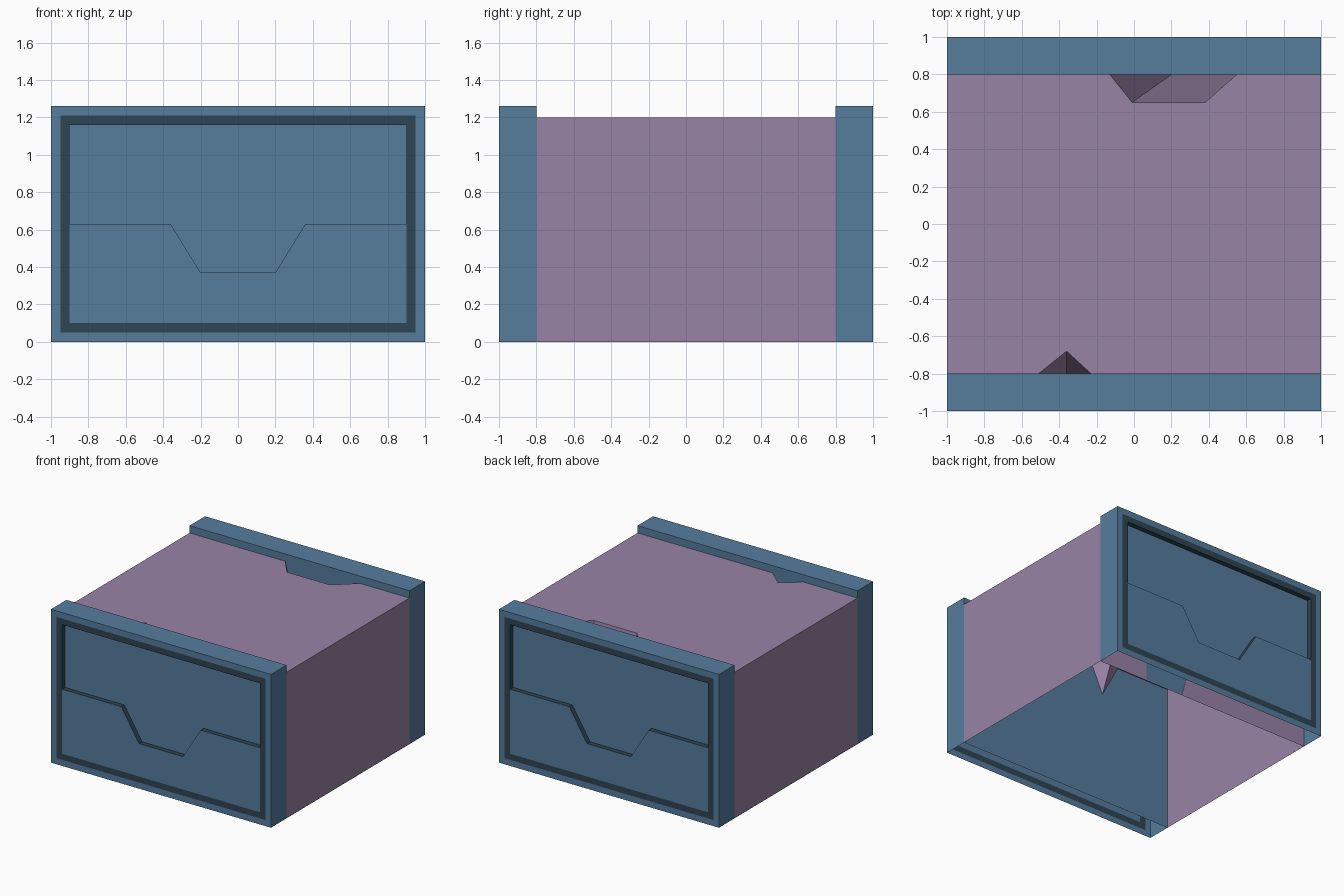
import bpy, bmesh

if "Cube" in bpy.data.objects:
    bpy.data.objects.remove(bpy.data.objects["Cube"])


def material(name, rgb):
    m = bpy.data.materials.new(name)
    m.diffuse_color = (*rgb, 1)
    m.use_nodes = True
    m.node_tree.nodes["Principled BSDF"].inputs["Base Color"].default_value = m.diffuse_color
    return m


BLUE = material("blue_panel", (0.093, 0.205, 0.337))
DARK = material("dark_trim", (0.028, 0.058, 0.084))
PURPLE = material("purple_body", (0.314, 0.227, 0.381))


def build(name, groups):
    """Make one object from (material, polygons) groups."""
    bm = bmesh.new()
    me = bpy.data.meshes.new(name)
    for i, (mat, polys) in enumerate(groups):
        me.materials.append(mat)
        for poly in polys:
            f = bm.faces.new([bm.verts.new(p) for p in poly])
            f.material_index = i
    bmesh.ops.remove_doubles(bm, verts=bm.verts, dist=1e-5)
    bmesh.ops.recalc_face_normals(bm, faces=bm.faces)
    bm.to_mesh(me)
    bm.free()
    ob = bpy.data.objects.new(name, me)
    bpy.context.collection.objects.link(ob)
    return ob


def rect(m):
    """Front-plane rectangle inset by m from the cap outline."""
    return [(-1 + m, m), (1 - m, m), (1 - m, 1.26 - m), (-1 + m, 1.26 - m)]


def strip(a, ya, b, yb, closed=True):
    """Quads joining two matching x-z outlines at depths ya and yb."""
    n = len(a)
    A = [(x, ya, z) for x, z in a]
    B = [(x, yb, z) for x, z in b]
    return [[A[i], A[(i + 1) % n], B[(i + 1) % n], B[i]]
            for i in range(n if closed else n - 1)]


def flat(pts, y):
    return [(x, y, z) for x, z in pts]


# end caps: hollow below, dark frame, lower panel flush, upper panel recessed
step = [(-0.9, 0.63), (-0.36, 0.63), (-0.2, 0.37),
        (0.2, 0.37), (0.36, 0.63), (0.9, 0.63)]
lower = [(0.9, 0.1), (-0.9, 0.1)] + step
upper = [(0.9, 1.16), (-0.9, 1.16)] + step
for name, s in (("front_cap", -1), ("back_cap", 1)):
    out, inn, rec = s, s * 0.799, s * 0.96
    outer = rect(0)
    shell = [outer[1], outer[2], outer[3], outer[0]]
    blue = strip(shell, out, shell, inn, closed=False)
    blue += [flat(outer, inn), flat(lower, out), flat(upper, rec)]
    blue += strip(rect(0), out, rect(0.05), out)
    dark = strip(rect(0.05), out, rect(0.1), out)
    dark += strip(upper, out, upper, rec)
    build(name, [(BLUE, blue), (DARK, dark)])

# body: open-bottomed shell with a chip in the front and back top edges
H = 1.2
chip = [(-0.51, -0.8, H), (-0.36, -0.68, H), (-0.23, -0.8, H)]
tip = (-0.36, -0.8, 0.92)
A, B, C, E = (-0.13, 0.8, H), (-0.01, 0.65, H), (0.38, 0.65, H), (0.55, 0.8, H)
D0, E0 = (0.2, 0.8, 0), (0.55, 0.8, 0)
fl, fr, br, bl = (-1, -0.8, H), (1, -0.8, H), (1, 0.8, H), (-1, 0.8, H)


def down(p):
    return (p[0], p[1], 0)


build("body", [(PURPLE, [
    [fl, *chip, fr, br, E, C, B, A, bl],
    [fl, bl, down(bl), down(fl)],
    [fr, br, down(br), down(fr)],
    [down(fl), down(fr), fr, chip[2], tip, chip[0], fl],
    [down(bl), D0, A, bl],
    [E0, down(br), br, E],
    [chip[0], chip[1], tip],
    [chip[1], chip[2], tip],
    [A, B, D0],
    [B, C, E0, D0],
    [C, E, E0],
])])
